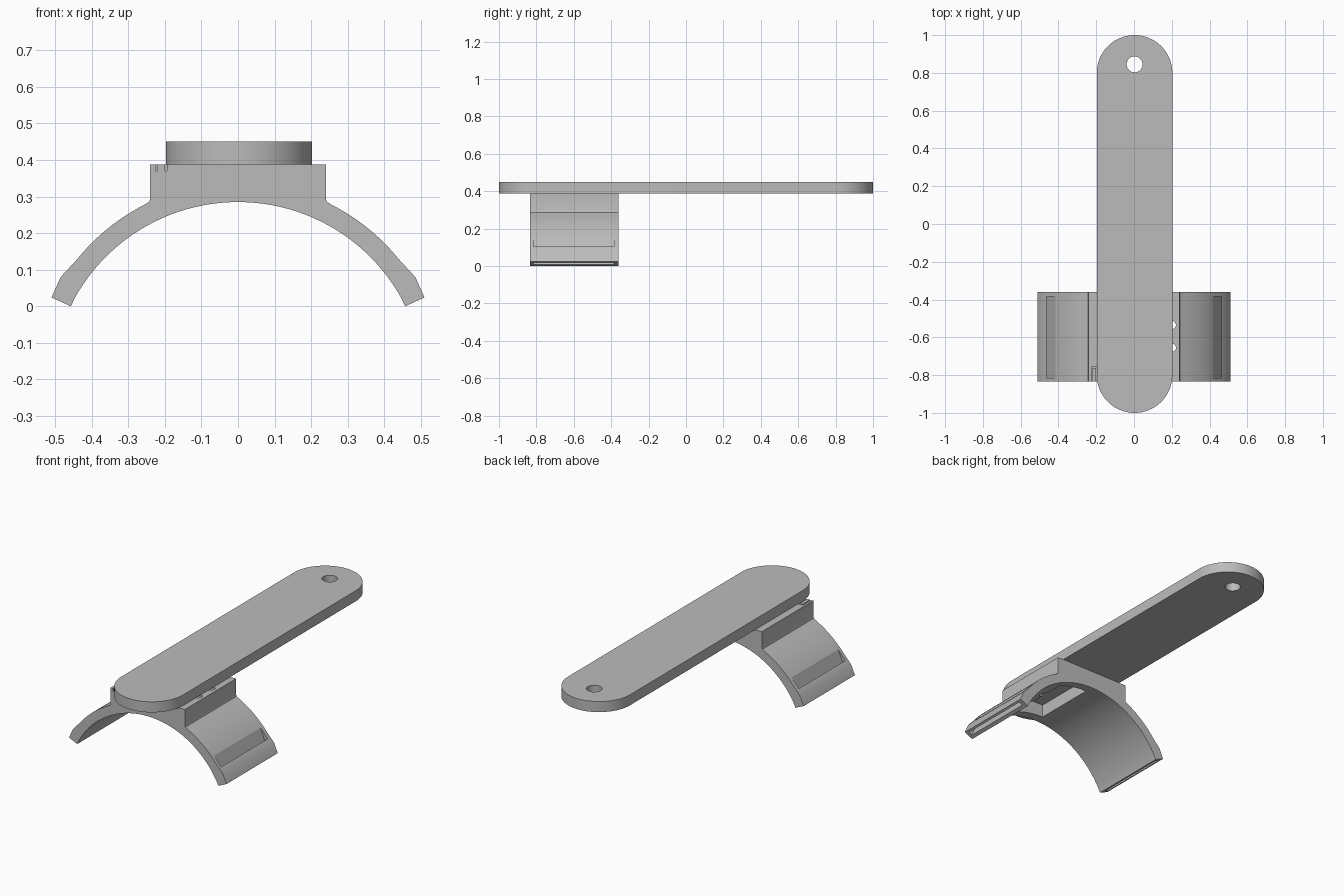
import bpy, bmesh, math

if "Cube" in bpy.data.objects:
    bpy.data.objects.remove(bpy.data.objects["Cube"])

mat = bpy.data.materials.new("plain grey")
mat.diffuse_color = (0.5, 0.5, 0.5, 1)
mat.use_nodes = True
mat.node_tree.nodes["Principled BSDF"].inputs["Base Color"].default_value = mat.diffuse_color


def prism(name, outline, axis, lo, hi):
    """Extrude a 2D outline: axis 'Y' takes (x, z) points, axis 'Z' takes (x, y) points."""
    bm = bmesh.new()
    place = (lambda p, t: (p[0], t, p[1])) if axis == 'Y' else (lambda p, t: (p[0], p[1], t))
    face = bm.faces.new([bm.verts.new(place(p, lo)) for p in outline])
    ext = bmesh.ops.extrude_face_region(bm, geom=[face])
    move = (0, hi - lo, 0) if axis == 'Y' else (0, 0, hi - lo)
    bmesh.ops.translate(bm, vec=move, verts=[v for v in ext["geom"] if isinstance(v, bmesh.types.BMVert)])
    bmesh.ops.recalc_face_normals(bm, faces=bm.faces)
    me = bpy.data.meshes.new(name)
    bm.to_mesh(me)
    bm.free()
    me.materials.append(mat)
    ob = bpy.data.objects.new(name, me)
    bpy.context.collection.objects.link(ob)
    return ob


def box(name, x0, x1, y0, y1, z0, z1):
    return prism(name, [(x0, y0), (x1, y0), (x1, y1), (x0, y1)], 'Z', z0, z1)


def arc(cx, cy, r, a0, a1, n):
    return [(cx + r * math.cos(a0 + (a1 - a0) * i / n), cy + r * math.sin(a0 + (a1 - a0) * i / n))
            for i in range(n + 1)]


def cylinder(name, x, y, r, z0, z1):
    return prism(name, arc(x, y, r, 0, 2 * math.pi, 32)[:-1], 'Z', z0, z1)


def cut(ob, cutters):
    bpy.context.view_layer.objects.active = ob
    for c in cutters:
        c.hide_render = True
        m = ob.modifiers.new("cut", 'BOOLEAN')
        m.operation = 'DIFFERENCE'
        m.solver = 'EXACT'
        m.object = c
        bpy.ops.object.modifier_apply(modifier=m.name)
        bpy.data.objects.remove(c)


def smooth(ob):
    bpy.ops.object.select_all(action='DESELECT')
    ob.select_set(True)
    bpy.context.view_layer.objects.active = ob
    bpy.ops.object.shade_smooth_by_angle(angle=math.radians(20))


# Long arm plate with rounded ends and a hole
stadium = arc(0.003, 0.8, 0.2, 0, math.pi, 40) + arc(0.003, -0.8, 0.2, math.pi, 2 * math.pi, 40)
plate = prism("arm_plate", stadium, 'Z', 0.388, 0.45)
cut(plate, [cylinder("hole_cutter", 0.003, 0.845, 0.042, 0.3, 0.5)])
smooth(plate)

# Saddle clamp: block on top of a curved strap
CZ, Y0, Y1 = -0.226, -0.835, -0.36
half = [(0.24, 0.388), (0.24, 0.295), (0.243, 0.286)]
half += arc(0, CZ, 0.565, math.pi / 2 - 0.468, math.pi / 2 - 0.893, 14)
half += [(0.485, 0.08), (0.51, 0.024)]
a = math.atan2(-CZ, 0.457)
inner = arc(0, CZ, 0.511, a, math.pi - a, 48)
inner[0], inner[-1] = (0.457, 0), (-0.457, 0)
outline = half + inner + [(-x, z) for x, z in reversed(half)]
clamp = prism("saddle_clamp", outline, 'Y', Y0, Y1)

# Strap channels from the outer face down to each tip
cutters = []
for s in (-1, 1):
    pts = [(s * (0.483 - 0.38 * t + 0.92 * p), 0.014 + 0.92 * t + 0.38 * p)
           for t, p in ((-0.05, -0.008), (-0.05, 0.0155), (0.2, 0.0155), (0.2, -0.008))]
    cutters.append(prism("strap_slot_cutter", pts, 'Y', -0.815, -0.385))
# Underside pocket, two wire holes and the corner grooves
cutters.append(box("pocket_cutter", 0.0, 0.19, -0.78, -0.41, 0.1, 0.36))
cutters += [cylinder("wire_hole_cutter", 0.2, y, 0.022, 0.1, 0.5) for y in (-0.535, -0.655)]
cutters += [box("groove_cutter", x, x + 0.006, -0.9, -0.757, 0.37, 0.5) for x in (-0.226, -0.2)]
cutters.append(box("groove_cutter", -0.2255, -0.195, -0.763, -0.757, 0.3705, 0.5))
cut(clamp, cutters)
smooth(clamp)
